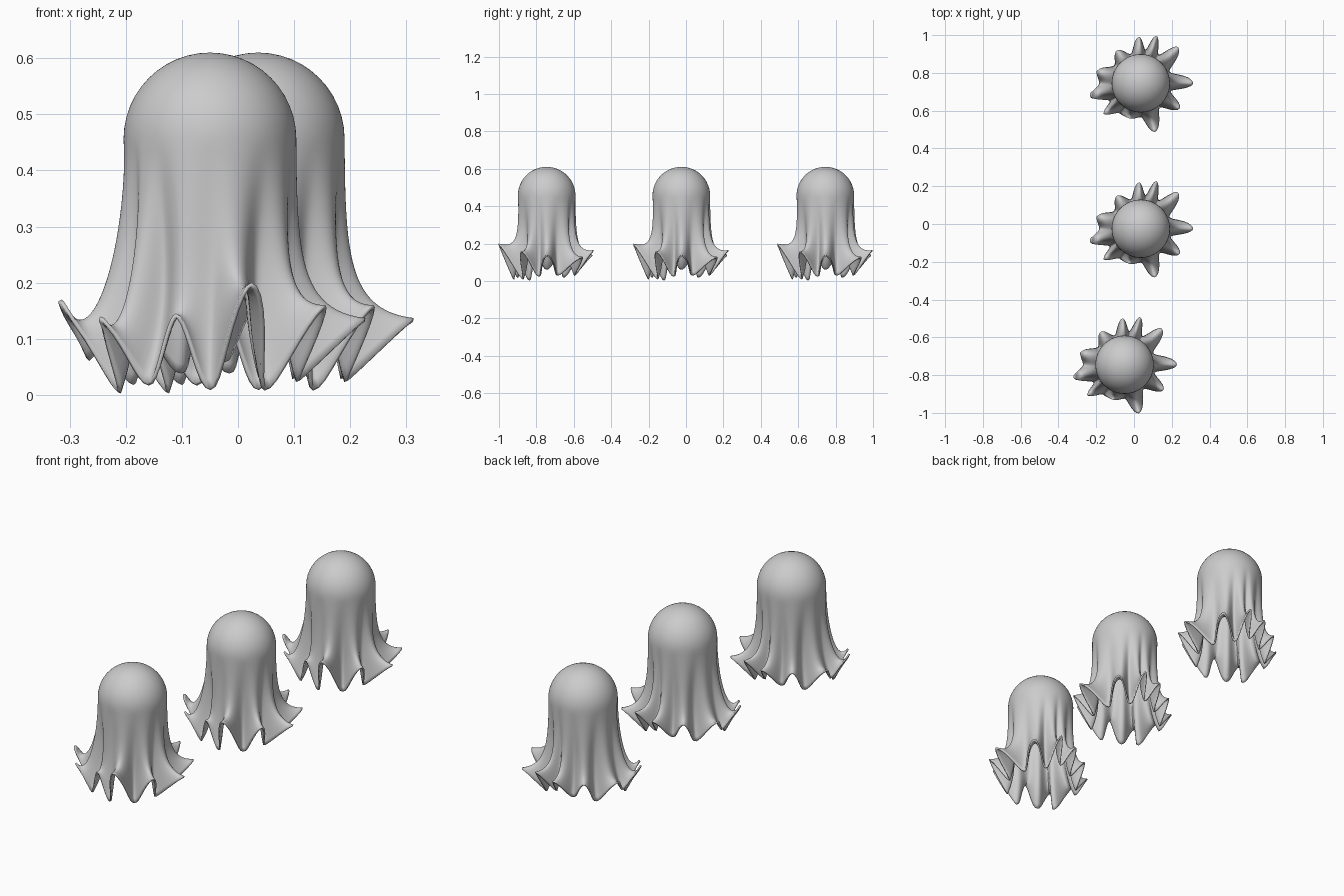
import bpy, bmesh, math

cube = bpy.data.objects.get("Cube")
if cube:
    bpy.data.objects.remove(cube, do_unlink=True)

# Hem of the cloth: (angle, radius, height, waist radius, waist height),
# alternating raised fold and hanging valley
HEM = [(0, .277, .137, .16, .15), (22, .165, .03, .13, .17),
       (44, .275, .13, .165, .13), (58, .18, .03, .105, .17),
       (72, .264, .165, .16, .15), (82, .18, .06, .125, .18),
       (92, .245, .14, .16, .14), (109, .165, .04, .12, .18),
       (126, .215, .13, .16, .13), (146, .17, .02, .115, .16),
       (165, .24, .13, .18, .09), (180, .22, .065, .16, .12),
       (194, .272, .17, .22, .05), (210, .19, .005, .14, .13),
       (219, .25, .14, .2, .07), (235, .195, .02, .105, .16),
       (252, .195, .145, .155, .13), (270, .18, .01, .145, .15),
       (286, .267, .2, .16, .17), (308, .165, .01, .105, .15),
       (327, .245, .16, .16, .16), (345, .165, .025, .12, .16)]
STEPS, DOME_RINGS, SKIRT_RINGS = 9, 12, 24
DOME_R, DOME_Z = .154, .456


def mix(a, b, t):
    return a + (b - a) * t


def bezier(a, b, c, d, t):
    s = 1 - t
    return a * s**3 + 3 * b * s * s * t + 3 * c * s * t * t + d * t**3


def column(angle, hem_r, hem_z, waist_r, waist_z, fold):
    """Points of one strip of cloth from the dome down to the hem."""
    pts = []
    for i in range(1, DOME_RINGS + 1):
        a = math.pi / 2 * i / DOME_RINGS
        pts.append((DOME_R * math.sin(a), DOME_Z + DOME_R * math.cos(a)))
    for i in range(1, SKIRT_RINGS + 1):
        t = i / SKIRT_RINGS
        r = bezier(DOME_R, mix(.147, .155, fold), waist_r, hem_r, t)
        z = bezier(DOME_Z, mix(.32, .25, fold), waist_z, hem_z, t)
        pts.append((r, z))
    c, s = math.cos(angle), math.sin(angle)
    return [(r * c, r * s, z) for r, z in pts]


# Draped cloth surface
bm = bmesh.new()
pole = bm.verts.new((0, 0, DOME_Z + DOME_R))
columns = []
for i, (a0, *start) in enumerate(HEM):
    a1, *end = HEM[(i + 1) % len(HEM)]
    a1 = a1 + 360 if a1 < a0 else a1
    for k in range(STEPS):
        t = k / STEPS
        e = (1 - math.cos(math.pi * t)) / 2
        fold = e if i % 2 else 1 - e
        shape = [mix(p, q, e) for p, q in zip(start, end)]
        pts = column(math.radians(mix(a0, a1, t)), *shape, fold)
        columns.append([bm.verts.new(p) for p in pts])
for i, col in enumerate(columns):
    nxt = columns[(i + 1) % len(columns)]
    bm.faces.new((pole, col[0], nxt[0]))
    for j in range(len(col) - 1):
        bm.faces.new((col[j], col[j + 1], nxt[j + 1], nxt[j]))
for f in bm.faces:
    f.smooth = True
mesh = bpy.data.meshes.new("draped_cloth")
bm.to_mesh(mesh)
bm.free()

# Plain grey cloth
mat = bpy.data.materials.new("grey_cloth")
mat.use_nodes = True
grey = (.6, .6, .6, 1)
mat.diffuse_color = grey
mat.node_tree.nodes["Principled BSDF"].inputs["Base Color"].default_value = grey
mesh.materials.append(mat)

# Three matching ghosts in a row, each of thin cloth
for name, x, y in (("front_ghost", -.05, -.745), ("middle_ghost", .036, -.025),
                   ("back_ghost", .036, .745)):
    ghost = bpy.data.objects.new(name, mesh)
    ghost.location = (x, y, 0)
    bpy.context.collection.objects.link(ghost)
    cloth = ghost.modifiers.new("cloth_thickness", 'SOLIDIFY')
    cloth.thickness = .007
    cloth.offset = -1
